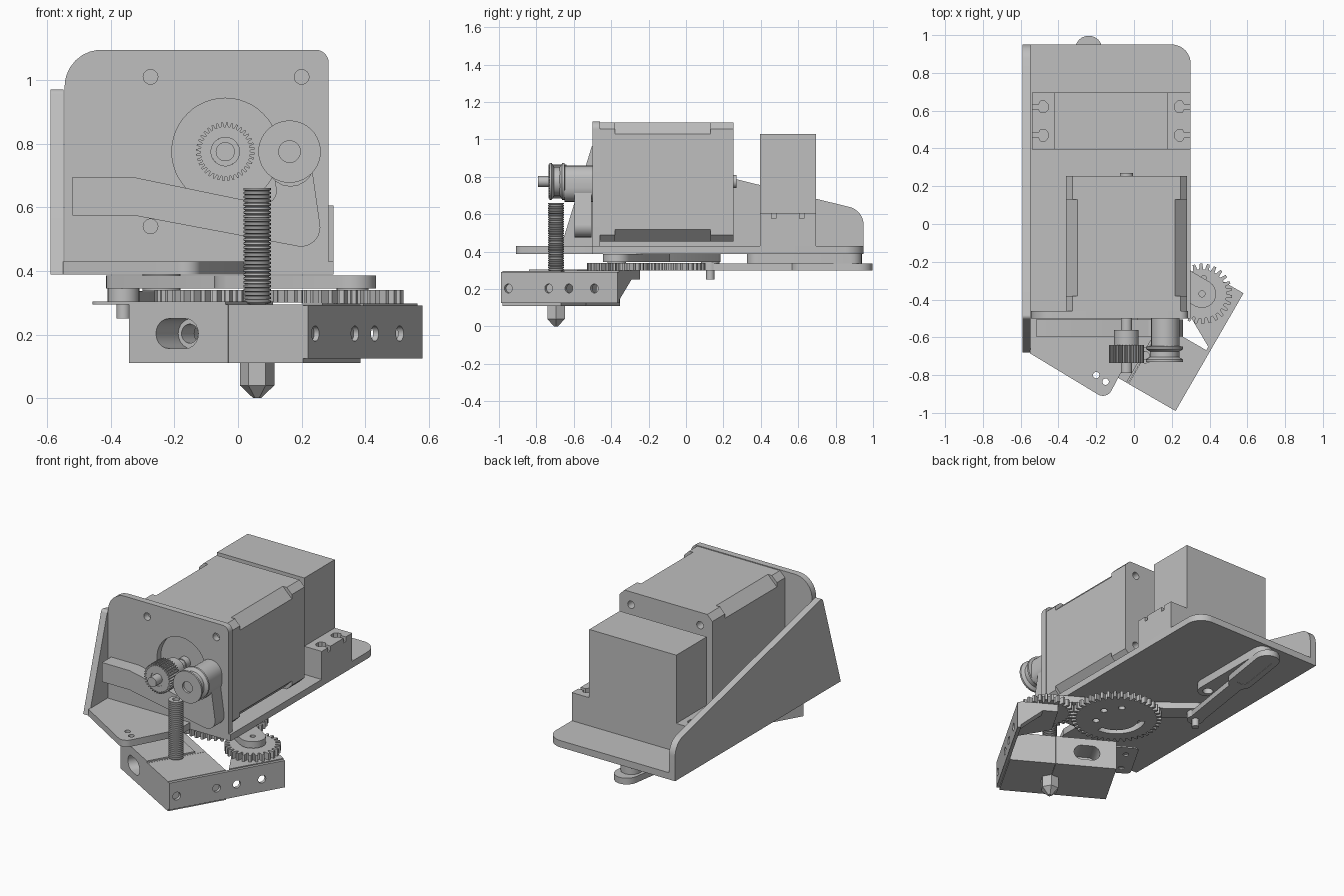
import bpy, bmesh, math
from mathutils import Matrix, Vector

cube = bpy.data.objects.get("Cube")
if cube:
    bpy.data.objects.remove(cube, do_unlink=True)

grey = bpy.data.materials.new("plain_grey")
grey.use_nodes = True
grey.diffuse_color = (0.52, 0.52, 0.52, 1)
grey.node_tree.nodes["Principled BSDF"].inputs["Base Color"].default_value = grey.diffuse_color

# Drawing planes: FLAT is XY, FRONT is XZ (depth is -y), SIDE is YZ (depth is x)
FLAT = Matrix()
FRONT = Matrix.Rotation(math.pi / 2, 4, 'X')
SIDE = Matrix.Rotation(math.pi / 2, 4, 'Z') @ FRONT
# The swing head is turned about its front corner
CORNER = Matrix.Translation((0.22, -0.99, 0))
HEAD_TOP = CORNER @ Matrix.Rotation(math.radians(60), 4, 'Z')
HEAD_END = HEAD_TOP @ FRONT
HEAD_FRONT = CORNER @ Matrix.Rotation(math.radians(-30), 4, 'Z') @ FRONT


def finish(name, bm, matrix):
    bmesh.ops.remove_doubles(bm, verts=bm.verts, dist=1e-5)
    bmesh.ops.recalc_face_normals(bm, faces=bm.faces)
    mesh = bpy.data.meshes.new(name)
    bm.to_mesh(mesh)
    bm.free()
    mesh.transform(matrix)
    mesh.materials.append(grey)
    mesh.shade_smooth()
    mesh.set_sharp_from_angle(angle=math.radians(30))
    obj = bpy.data.objects.new(name, mesh)
    bpy.context.scene.collection.objects.link(obj)
    return obj


def circle(x, y, r, n=24):
    return [(x + r * math.cos(math.tau * i / n), y + r * math.sin(math.tau * i / n)) for i in range(n)]


def rect(x0, y0, x1, y1):
    return [(x0, y0), (x1, y0), (x1, y1), (x0, y1)]


def stadium(p, q, r, n=10):
    a = math.atan2(q[1] - p[1], q[0] - p[0])
    pts = []
    for c, start in ((q, a - math.pi / 2), (p, a + math.pi / 2)):
        pts += [(c[0] + r * math.cos(start + math.pi * i / n),
                 c[1] + r * math.sin(start + math.pi * i / n)) for i in range(n + 1)]
    return pts


def rounded(corners, n=8):
    # Each corner is x, y and an optional fillet radius
    out = []
    for i, c in enumerate(corners):
        p = Vector(c[:2])
        if len(c) < 3:
            out.append(tuple(p))
            continue
        d1 = (Vector(corners[i - 1][:2]) - p).normalized()
        d2 = (Vector(corners[(i + 1) % len(corners)][:2]) - p).normalized()
        half = d1.angle(d2) / 2
        centre = p + (d1 + d2).normalized() * c[2] / math.sin(half)
        t = c[2] / math.tan(half)
        s, e = p + d1 * t - centre, p + d2 * t - centre
        out += [tuple(centre + s.lerp(e, k / n).normalized() * c[2]) for k in range(n + 1)]
    return out


def gear(x, y, root, tip, teeth):
    pts = []
    for i in range(teeth):
        for f, r in ((0, root), (0.3, root), (0.45, tip), (0.8, tip)):
            a = math.tau * (i + f) / teeth
            pts.append((x + r * math.cos(a), y + r * math.sin(a)))
    return pts


def slab(name, outline, lo, hi, plane=FLAT, holes=()):
    # Filled outline with holes, extruded from lo to hi along the plane's normal
    curve = bpy.data.curves.new(name, 'CURVE')
    curve.dimensions, curve.fill_mode = '2D', 'BOTH'
    curve.extrude = (hi - lo) / 2
    for pts in [outline, *holes]:
        spline = curve.splines.new('POLY')
        spline.points.add(len(pts) - 1)
        for sp, p in zip(spline.points, pts):
            sp.co = (p[0], p[1], 0, 1)
        spline.use_cyclic_u = True
    tmp = bpy.data.objects.new(name + "_outline", curve)
    bpy.context.scene.collection.objects.link(tmp)
    deps = bpy.context.evaluated_depsgraph_get()
    mesh = bpy.data.meshes.new_from_object(tmp.evaluated_get(deps))
    bm = bmesh.new()
    bm.from_mesh(mesh)
    bpy.data.objects.remove(tmp, do_unlink=True)
    bpy.data.curves.remove(curve)
    bpy.data.meshes.remove(mesh)
    return finish(name, bm, plane @ Matrix.Translation((0, 0, (lo + hi) / 2)))


def lathe(name, profile, matrix, steps=28):
    # Profile of (radius, height) turned about the local z axis
    bm = bmesh.new()
    verts = [bm.verts.new((r, 0, z)) for r, z in profile]
    edges = [bm.edges.new(pair) for pair in zip(verts, verts[1:])]
    bmesh.ops.spin(bm, geom=verts + edges, axis=(0, 0, 1), cent=(0, 0, 0),
                   angle=math.tau, steps=steps)
    return finish(name, bm, matrix)


def at(x, y, z=0):
    return Matrix.Translation((x, y, z))


# Frame: base, left side plate, motor plate
slab("base_plate", rounded([(-0.55, 0.95), (-0.55, -0.685), (-0.145, -0.93, 0.05), (0.02, -0.62),
                            (0.02, -0.5), (0.3, -0.5), (0.3, 0.95, 0.1)]), 0.388, 0.43,
     holes=[circle(-0.2, -0.8, 0.017), circle(-0.15, -0.835, 0.017)])
slab("side_plate", rounded([(-0.68, 0.388), (0.95, 0.388), (0.95, 0.62, 0.1),
                            (-0.5, 0.975, 0.02)]), -0.59, -0.548, SIDE)
bolts = [(x, z) for x in (-0.275, 0.2) for z in (0.54, 1.01)]
slab("motor_plate", rounded([(-0.545, 0.43), (0.285, 0.43), (0.285, 1.095, 0.04), (-0.545, 1.095, 0.115)]),
     0.46, 0.5, FRONT, [circle(*b, 0.023) for b in bolts] + [circle(-0.04, 0.775, 0.168, 48)])


# Motor
def motor_section(c):
    x0, x1, z0, z1 = -0.36, 0.28, 0.455, 1.09
    return [(x0 + c, z0), (x1 - c, z0), (x1, z0 + c), (x1, z1 - c),
            (x1 - c, z1), (x0 + c, z1), (x0, z1 - c), (x0, z0 + c)]


slab("motor_front_cap", motor_section(0.035), 0.38, 0.46, FRONT)
slab("motor_body", motor_section(0.062), -0.13, 0.38, FRONT)
slab("motor_rear_cap", motor_section(0.035), -0.255, -0.13, FRONT, [circle(*b, 0.023) for b in bolts])
shaft = at(-0.04, 0, 0.775) @ FRONT
lathe("motor_shaft", [(0, -0.27), (0.035, -0.27), (0.035, 0.5), (0.03, 0.5), (0.03, 0.79), (0, 0.79)], shaft)

# Drive gear and hub
slab("drive_gear", gear(0, 0, 0.078, 0.092, 36), 0.64, 0.735, shaft, [circle(0, 0, 0.045)])
lathe("drive_hub", [(0.03, 0.56), (0.065, 0.56), (0.065, 0.65), (0.045, 0.65), (0.045, 0.73), (0.03, 0.73)], shaft)

# Idler arm, boss and grooved wheel
slab("idler_arm", rounded([(-0.52, 0.575), (-0.33, 0.575), (0.27, 0.462, 0.06), (0.225, 0.775),
                           (0.1, 0.775), (0.13, 0.6, 0.04), (-0.33, 0.695), (-0.52, 0.695)]), 0.505, 0.595, FRONT)
slab("idler_boss", stadium((0.165, 0.74), (0.165, 0.785), 0.075), 0.5, 0.65, FRONT)
lathe("idler_wheel", [(0, 0.64), (0.05, 0.64), (0.098, 0.65), (0.098, 0.662), (0.078, 0.675), (0.078, 0.705),
                      (0.098, 0.718), (0.098, 0.73), (0.034, 0.73), (0.034, 0.715), (0, 0.715)],
      at(0.162, 0, 0.775) @ FRONT, 40)

# Servo with notched mounting ears
slab("servo_body", rect(-0.42, 0.395, 0.18, 0.695), 0.43, 1.03)
for side, name in ((1, "left"), (-1, "right")):
    ear = [(0.3, 0.395)]
    for y in (0.47, 0.62):
        ear += [(0.42, y - 0.012), (0.385, y - 0.012), (0.375, y - 0.03), (0.35, y - 0.03), (0.335, y - 0.014),
                (0.335, y + 0.014), (0.35, y + 0.03), (0.375, y + 0.03), (0.385, y + 0.012), (0.42, y + 0.012)]
        if y < 0.5:
            ear[0:0] = [(0.3, 0.395), (0.42, 0.395)][1:]
    ear = [(0.3, 0.395)] + [p for p in ear if p != (0.3, 0.395)] + [(0.42, 0.695), (0.3, 0.695)]
    slab("servo_ear_" + name, [(-0.12 + side * x, y) for x, y in ear], 0.575, 0.605)
    slab("servo_ear_block_" + name, rect(*sorted((-0.12 + side * 0.3, -0.12 + side * 0.42))[:1], 0.395,
                                         max(-0.12 + side * 0.3, -0.12 + side * 0.42), 0.695), 0.43, 0.576)

# Servo horn, link rod and lever under the base
horn, rod_end, pin, pivot, pinion = (-0.24, 0.385), (-0.24, 0.925), (-0.36, 0.13), (0, -0.16), (0.36, -0.37)
slab("servo_horn", stadium(horn, (-0.24, 0.88), 0.06), 0.337, 0.388, holes=[circle(*horn, 0.03)])
mid = (-0.285, 0.63)
slab("link_rod", stadium(pin, rod_end, 0.072 * 0.6), 0.3, 0.335)
slab("link_loop", stadium(mid, rod_end, 0.072), 0.298, 0.337, holes=[stadium((-0.28, 0.66), rod_end, 0.035)])
lathe("link_pin", [(0, 0.25), (0.022, 0.25), (0.022, 0.385), (0, 0.385)], at(*pin), 16)
slab("lever_arm", stadium(pin, pivot, 0.055), 0.345, 0.386)
slab("lever_spacer", circle(*pin, 0.05), 0.3, 0.345)

# Meshing gears and their top strap
arc = [(pivot[0] + r * math.cos(a), pivot[1] + r * math.sin(a))
       for r, angles in ((0.17, range(150, 271, 10)), (0.13, range(270, 149, -10)))
       for a in map(math.radians, angles)]
slab("large_gear", gear(*pivot, 0.235, 0.263, 42), 0.3, 0.34,
     holes=[arc, circle(0.06, -0.04, 0.02), circle(0.12, -0.13, 0.02), circle(0.08, -0.25, 0.02)])
slab("small_gear", gear(*pinion, 0.13, 0.16, 26), 0.298, 0.34, holes=[circle(0.37, -0.285, 0.013)])
slab("gear_strap", stadium(pinion, pivot, 0.075), 0.345, 0.386, holes=[circle(*pinion, 0.016)])
lathe("gear_spacer", [(0.016, 0.3), (0.05, 0.3), (0.05, 0.35), (0.016, 0.35)], at(*pinion))

# Swing head: block, end plate, gear bracket and cover sheet
slot = stadium((-0.505, 0.203), (-0.445, 0.203), 0.047)
slab("head_block_outer", rect(-0.65, 0.11, -0.29, 0.295), -0.36, 0, HEAD_FRONT, [slot])
slab("head_block_inner", rect(-0.288, 0.11, -0.022, 0.295), -0.36, 0, HEAD_FRONT)
slab("slot_web", rect(-0.56, 0.15, -0.39, 0.255), -0.22, -0.14, HEAD_FRONT,
     [circle(-0.51, 0.203, 0.03), circle(-0.44, 0.203, 0.03)])
slab("block_end", rect(0, 0.11, 0.36, 0.295), -0.023, -0.018, HEAD_END)
slab("end_plate", rect(0, 0.125, 0.72, 0.292), -0.02, 0, HEAD_END,
     [circle(v, 0.203, 0.024) for v in (0.046, 0.295, 0.42, 0.577)])
slab("gear_bracket", [(0.38, 0.018), (0.72, 0.018), (0.72, 0.24), (0.505, 0.24)], 0.25, 0.298, HEAD_TOP)
slab("bracket_gusset", [(-0.018, 0.14), (-0.018, 0.25), (-0.15, 0.25)], -0.72, -0.66, HEAD_FRONT)
slab("cover_sheet", rounded([(0, 0.3), (0.3, 0.3), (0.3, 0.795, 0.03), (0, 0.795, 0.03)]), 0.295, 0.304, HEAD_TOP,
     [circle(0.06, 0.73, 0.017), circle(0.22, 0.73, 0.017)])

# Threaded feed tube and nozzle
tube = at(0.06, -0.695)
thread = [(0.02, 0.6), (0.02, 0.66)]
for i in range(30):
    z = 0.66 - i * 0.0122
    thread += [(0.043, z), (0.043, z - 0.006), (0.036, z - 0.009)]
lathe("feed_tube", thread + [(0, 0.29)], tube, 24)
lathe("nozzle", [(0, 0), (0.012, 0), (0.054, 0.04), (0.054, 0.112), (0, 0.112)], tube, 6)
